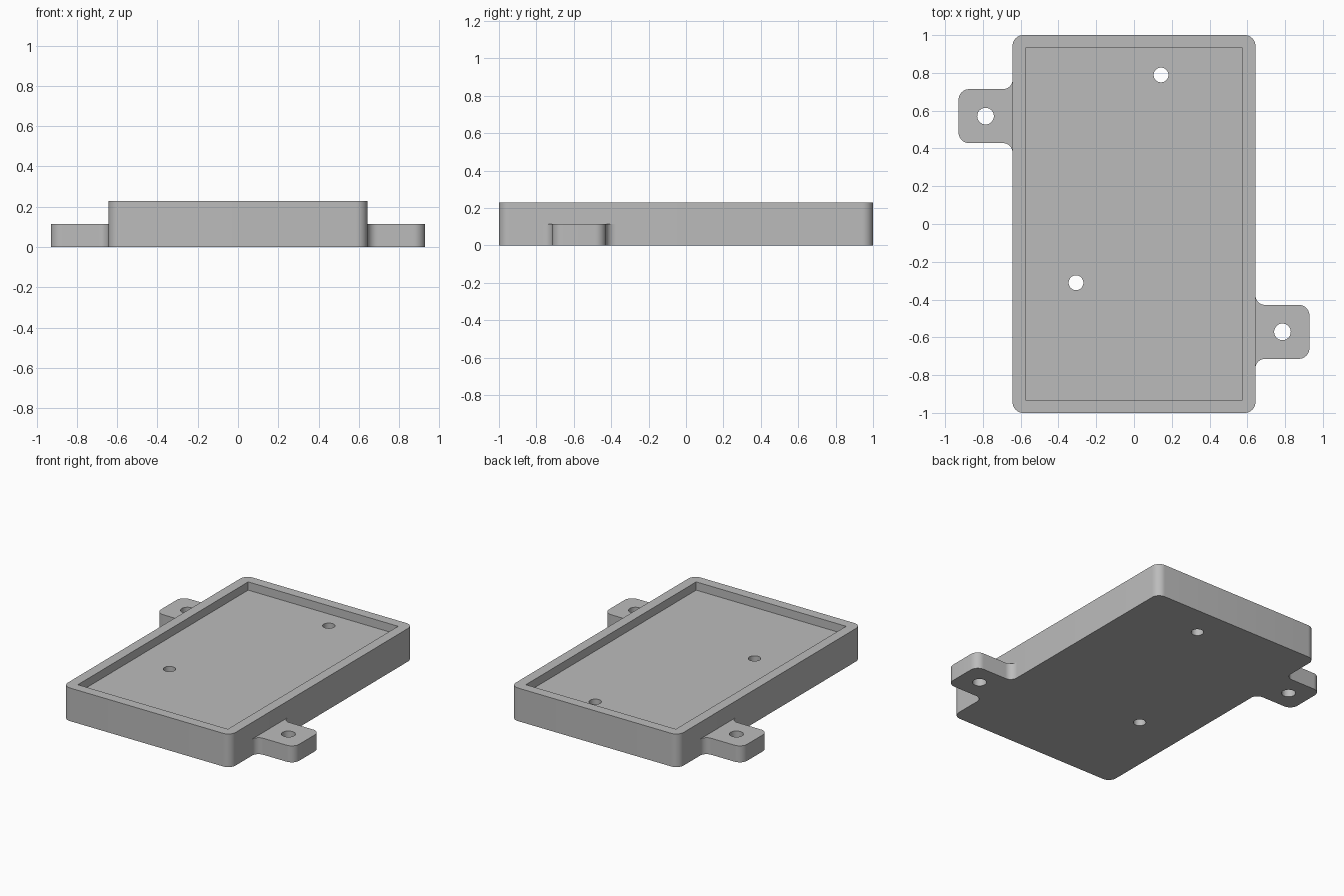
import bpy, bmesh
from math import cos, sin, pi, radians

cube = bpy.data.objects.get("Cube")
if cube:
    bpy.data.objects.remove(cube, do_unlink=True)

grey = bpy.data.materials.new("plain grey")
grey.use_nodes = True
colour = (0.5, 0.5, 0.5, 1)
grey.diffuse_color = colour
grey.node_tree.nodes["Principled BSDF"].inputs["Base Color"].default_value = colour

HALF_X, HALF_Y, HEIGHT, TAB_HEIGHT = 0.643, 1.0, 0.229, 0.114
WALL, FLOOR, CORNER, FILLET = 0.069, 0.172, 0.057, 0.05


def arc(cx, cy, r, start, end, steps=10):
    """Points on an arc, angles in degrees."""
    angles = [radians(start + (end - start) * i / steps) for i in range(steps + 1)]
    return [(cx + r * cos(a), cy + r * sin(a)) for a in angles]


def prism(name, outline, z0, z1):
    """Extrude a flat outline between two heights."""
    bm = bmesh.new()
    base = bm.faces.new([bm.verts.new((x, y, z0)) for x, y in outline])
    top = bmesh.ops.extrude_face_region(bm, geom=[base])["geom"]
    verts = [v for v in top if isinstance(v, bmesh.types.BMVert)]
    bmesh.ops.translate(bm, verts=verts, vec=(0, 0, z1 - z0))
    bmesh.ops.recalc_face_normals(bm, faces=bm.faces)
    mesh = bpy.data.meshes.new(name)
    bm.to_mesh(mesh)
    bm.free()
    mesh.materials.append(grey)
    obj = bpy.data.objects.new(name, mesh)
    bpy.context.collection.objects.link(obj)
    return obj


def activate(obj):
    bpy.ops.object.select_all(action='DESELECT')
    obj.select_set(True)
    bpy.context.view_layer.objects.active = obj


def cut(obj, cutter):
    """Subtract the cutter, then discard it."""
    cutter.hide_render = True
    mod = obj.modifiers.new("cut", 'BOOLEAN')
    mod.operation, mod.solver, mod.object = 'DIFFERENCE', 'EXACT', cutter
    activate(obj)
    bpy.ops.object.modifier_apply(modifier=mod.name)
    bpy.data.objects.remove(cutter, do_unlink=True)


def drill(obj, x, y, r):
    cut(obj, prism("hole_cutter", arc(x, y, r, 0, 360, 40)[:-1], -0.1, 0.4))


def smooth(obj):
    activate(obj)
    bpy.ops.object.shade_smooth_by_angle(angle=radians(30))


# Tray body with rounded corners, square pocket and two floor holes
x, y = HALF_X - CORNER, HALF_Y - CORNER
outline = (arc(x, y, CORNER, 0, 90) + arc(-x, y, CORNER, 90, 180)
           + arc(-x, -y, CORNER, 180, 270) + arc(x, -y, CORNER, 270, 360))
tray = prism("tray_body", outline, 0, HEIGHT)
px, py = HALF_X - WALL, HALF_Y - WALL
cut(tray, prism("pocket_cutter", [(px, py), (-px, py), (-px, -py), (px, -py)], FLOOR, 0.4))
drill(tray, 0.143, 0.789, 0.039)
drill(tray, -0.307, -0.311, 0.039)
smooth(tray)

# Mounting tabs: one on each side, half a turn apart
TAB_Y, TAB_HALF, TAB_END = -0.571, 0.143, 0.929
upper = (arc(TAB_END - CORNER, TAB_HALF - CORNER, CORNER, 0, 90)
         + arc(HALF_X + FILLET, TAB_HALF + FILLET, FILLET, 270, 180))
half_outline = upper + [(px_, -py_) for px_, py_ in reversed(upper)]
for name, turn in (("left_mounting_tab", 1), ("right_mounting_tab", -1)):
    points = [(turn * a, turn * (b + TAB_Y)) for a, b in half_outline]
    tab = prism(name, points, 0, TAB_HEIGHT)
    drill(tab, turn * 0.786, turn * TAB_Y, 0.044)
    smooth(tab)
